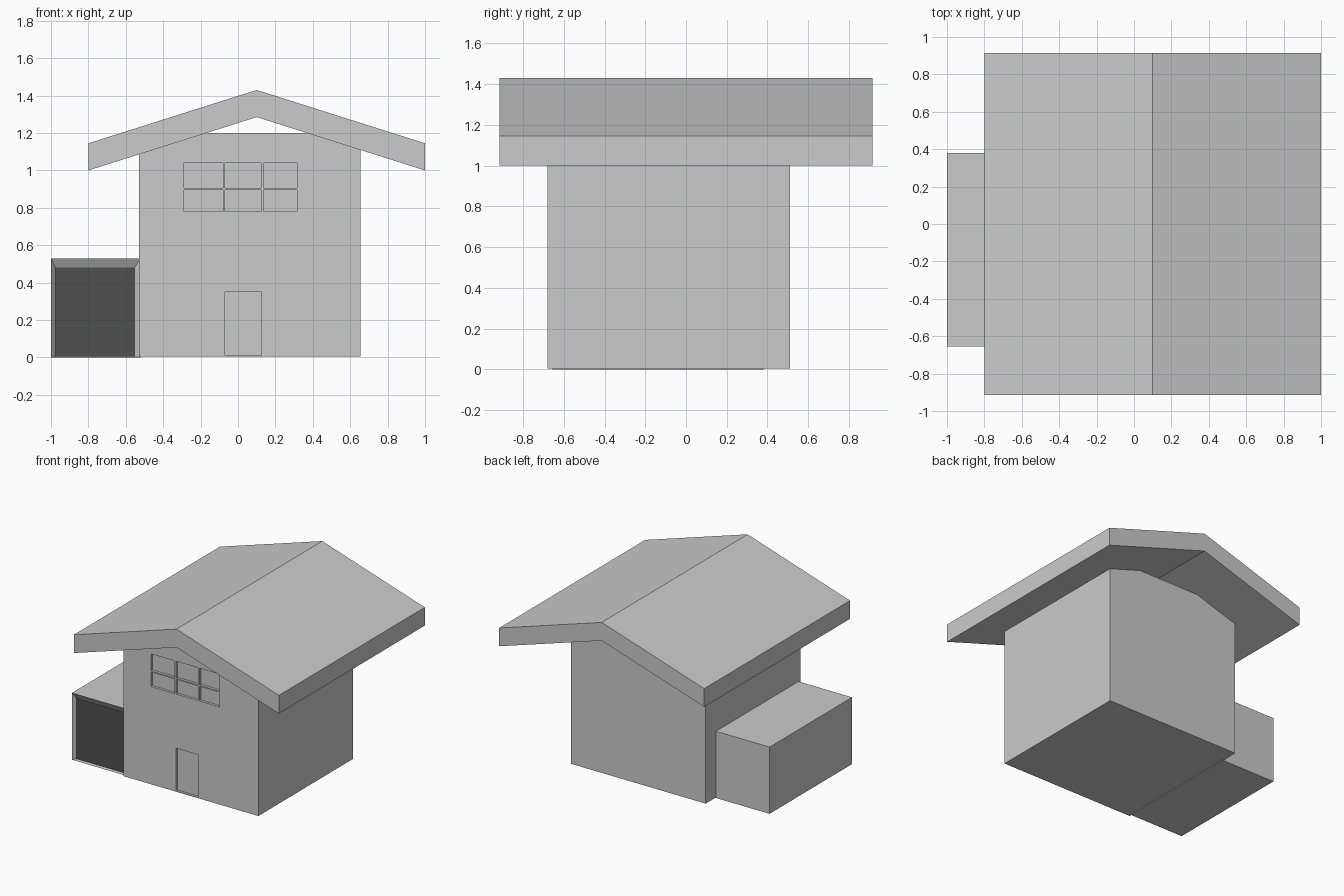
import bpy, bmesh

if "Cube" in bpy.data.objects:
    bpy.data.objects.remove(bpy.data.objects["Cube"])


def finish(name, bm):
    bmesh.ops.recalc_face_normals(bm, faces=bm.faces[:])
    me = bpy.data.meshes.new(name)
    bm.to_mesh(me)
    bm.free()
    ob = bpy.data.objects.new(name, me)
    bpy.context.collection.objects.link(ob)
    return ob


def add_box(bm, x, y, z):
    verts = bmesh.ops.create_cube(bm, size=1)["verts"]
    for v in verts:
        v.co = [r[0] if c < 0 else r[1] for c, r in zip(v.co, (x, y, z))]


def box(name, x, y, z):
    bm = bmesh.new()
    add_box(bm, x, y, z)
    return finish(name, bm)


FRONT = -0.68

# House body
house = box("house_body", (-0.53, 0.655), (FRONT, 0.51), (0.005, 1.2))

# Shallow recesses for the door and the six window panes
bm = bmesh.new()
depth = (FRONT - 0.1, FRONT + 0.02)
add_box(bm, (-0.07, 0.125), depth, (0.01, 0.35))
for x in ((-0.29, -0.08), (-0.07, 0.123), (0.136, 0.315)):
    for z in ((0.78, 0.895), (0.905, 1.04)):
        add_box(bm, x, depth, z)
cutter = finish("opening_cutter", bm)
cutter.hide_render = True
cutter.display_type = 'WIRE'
mod = house.modifiers.new("openings", 'BOOLEAN')
mod.operation = 'DIFFERENCE'
mod.solver = 'EXACT'
mod.object = cutter

# Gabled roof slab, profile extruded front to back
bm = bmesh.new()
profile = [(-0.8, 1.0), (0.1, 1.285), (1.0, 1.0),
           (1.0, 1.145), (0.1, 1.43), (-0.8, 1.145)]
face = bm.faces.new([bm.verts.new((x, -0.915, z)) for x, z in profile])
ext = bmesh.ops.extrude_face_region(bm, geom=[face])["geom"]
bmesh.ops.translate(bm, vec=(0, 1.83, 0),
                    verts=[g for g in ext if isinstance(g, bmesh.types.BMVert)])
finish("roof", bm)

# Garage with a sloped frame around its doorway
bm = bmesh.new()
add_box(bm, (-1.0, -0.52), (-0.655, 0.38), (0, 0.53))
bm.normal_update()
front = min(bm.faces, key=lambda f: f.calc_center_median().y)
bmesh.ops.inset_region(bm, faces=[front], thickness=0.02)
for v in front.verts:
    v.co = (-0.977 if v.co.x < -0.76 else -0.553, -0.627,
            0.003 if v.co.z < 0.26 else 0.482)
finish("garage", bm)

# Dark garage door
door = box("garage_door", (-0.977, -0.553), (-0.63, -0.62), (0.004, 0.482))
dark = bpy.data.materials.new("dark")
dark.diffuse_color = (0.08, 0.08, 0.08, 1)
dark.use_nodes = True
dark.node_tree.nodes["Principled BSDF"].inputs["Base Color"].default_value = dark.diffuse_color
door.data.materials.append(dark)
